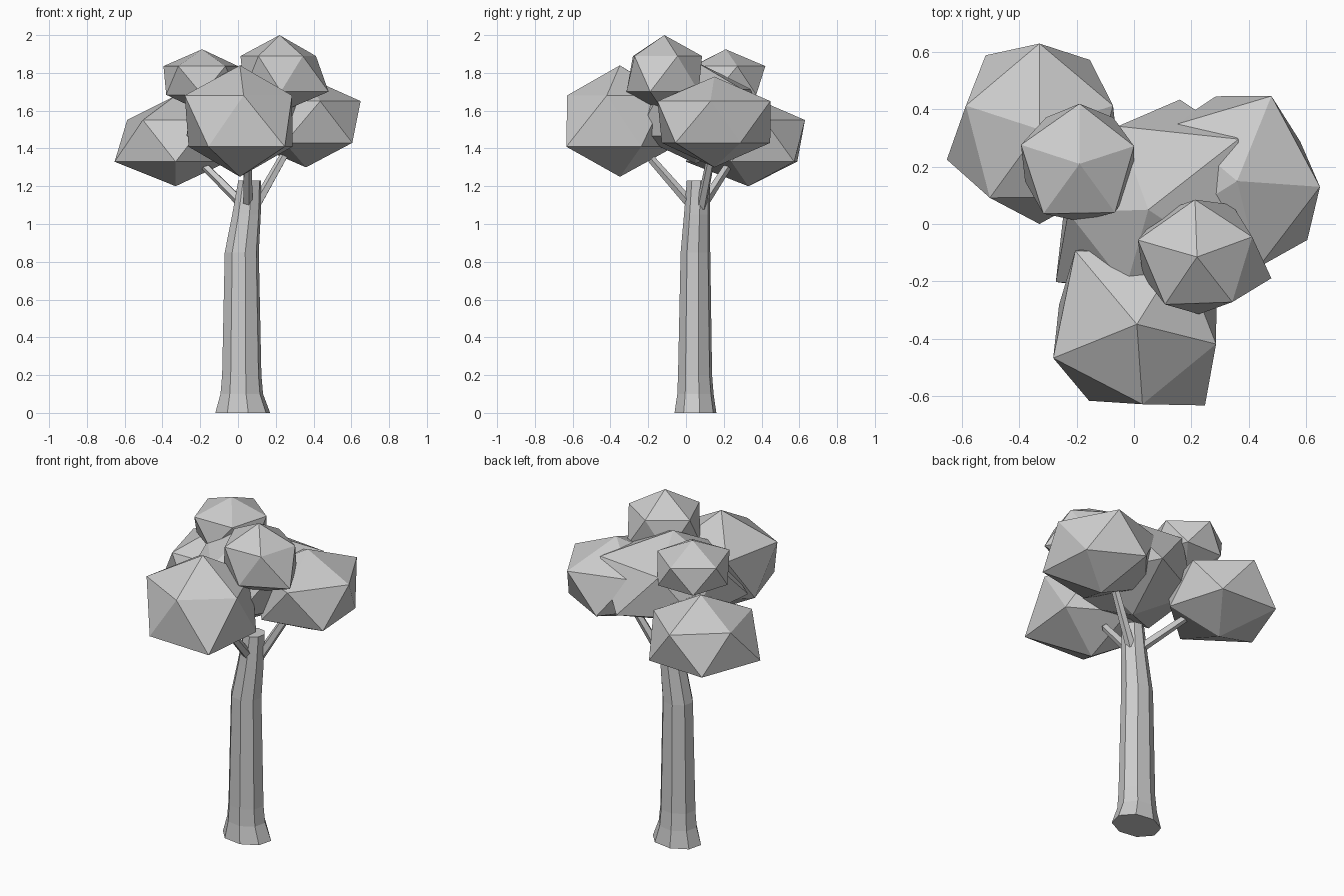
import bpy
from math import sin, cos, radians, pi
from mathutils import Vector

if "Cube" in bpy.data.objects:
    bpy.data.objects.remove(bpy.data.objects["Cube"])


def make(name, verts, faces):
    me = bpy.data.meshes.new(name)
    me.from_pydata(verts, [], faces)
    me.update()
    ob = bpy.data.objects.new(name, me)
    bpy.context.collection.objects.link(ob)
    return ob


def loft(name, rings):
    # skin equal-sized rings (bottom to top) and cap both ends
    n = len(rings[0])
    verts = [v for r in rings for v in r]
    faces = [(k * n + i, k * n + (i + 1) % n, (k + 1) * n + (i + 1) % n, (k + 1) * n + i)
             for k in range(len(rings) - 1) for i in range(n)]
    last = (len(rings) - 1) * n
    faces += [tuple(reversed(range(n))), tuple(range(last, last + n))]
    return make(name, verts, faces)


def clump(name, c, rz, phase, up, low):
    # icosahedron with uneven ring radii: pole, upper ring, lower ring, pole
    x, y, z = c
    verts = [(x, y, z + rz)]
    for radii, off, h in ((up, 0, 0.46), (low, 36, -0.46)):
        for i, r in enumerate(radii):
            a = radians(phase + off + 72 * i)
            verts.append((x + r * cos(a), y + r * sin(a), z + h * rz))
    verts.append((x, y, z - rz))
    faces = []
    for i in range(5):
        j = (i + 1) % 5
        u, v, l, m = 1 + i, 1 + j, 6 + i, 6 + j
        faces += [(0, u, v), (u, l, v), (v, l, m), (11, m, l)]
    return make(name, verts, faces)


def branch(name, a, b, r0, r1, n=5):
    a, b = Vector(a), Vector(b)
    q = (b - a).to_track_quat('Z', 'Y')
    ring = lambda p, r: [p + q @ Vector((r * cos(2 * pi * i / n), r * sin(2 * pi * i / n), 0))
                         for i in range(n)]
    return loft(name, [ring(a, r0), ring(b, r1)])


# trunk: flared foot, slight bend; z, centre x, centre y, radius x, radius y
profile = [(0, .025, .05, .148, .113), (.1, .02, .05, .115, .098), (.2, .02, .048, .106, .092),
           (.85, .02, .05, .092, .08), (1.05, .045, .058, .077, .07), (1.23, .062, .065, .062, .062)]
loft("trunk", [[(cx + rx * cos(pi / 4 * i + .2), cy + ry * sin(pi / 4 * i + .2), z)
                for i in range(8)] for z, cx, cy, rx, ry in profile])

# branches reaching the three outer clumps
branch("left_branch", (.04, .08, 1.09), (-.19, .23, 1.32), .028, .022)
branch("front_branch", (.05, .03, 1.10), (.05, -.185, 1.345), .028, .022)
branch("right_branch", (.09, .08, 1.09), (.26, .14, 1.39), .028, .022)

# foliage clumps
clump("left_foliage", (-.33, .33, 1.44), .24, 90,
      (.30, .27, .295, .29, .27), (.32, .34, .33, .29, .30))
clump("front_foliage", (.01, -.35, 1.545), .295, -86,
      (.28, .285, .29, .335, .315), (.37, .30, .29, .28, .315))
clump("right_foliage", (.36, .15, 1.54), .24, 68,
      (.32, .30, .30, .31, .29), (.305, .30, .30, .32, .26))
clump("upper_left_foliage", (-.19, .21, 1.76), .165, 90,
      (.21, .215, .215, .21, .20), (.20, .20, .20, .20, .20))
clump("upper_right_foliage", (.22, -.115, 1.795), .205, 92,
      (.20, .215, .20, .20, .205), (.20, .20, .20, .27, .22))
clump("centre_foliage", (.05, .05, 1.59), .27, 38,
      (.40, .31, .28, .28, .32), (.40, .33, .41, .33, .31))
